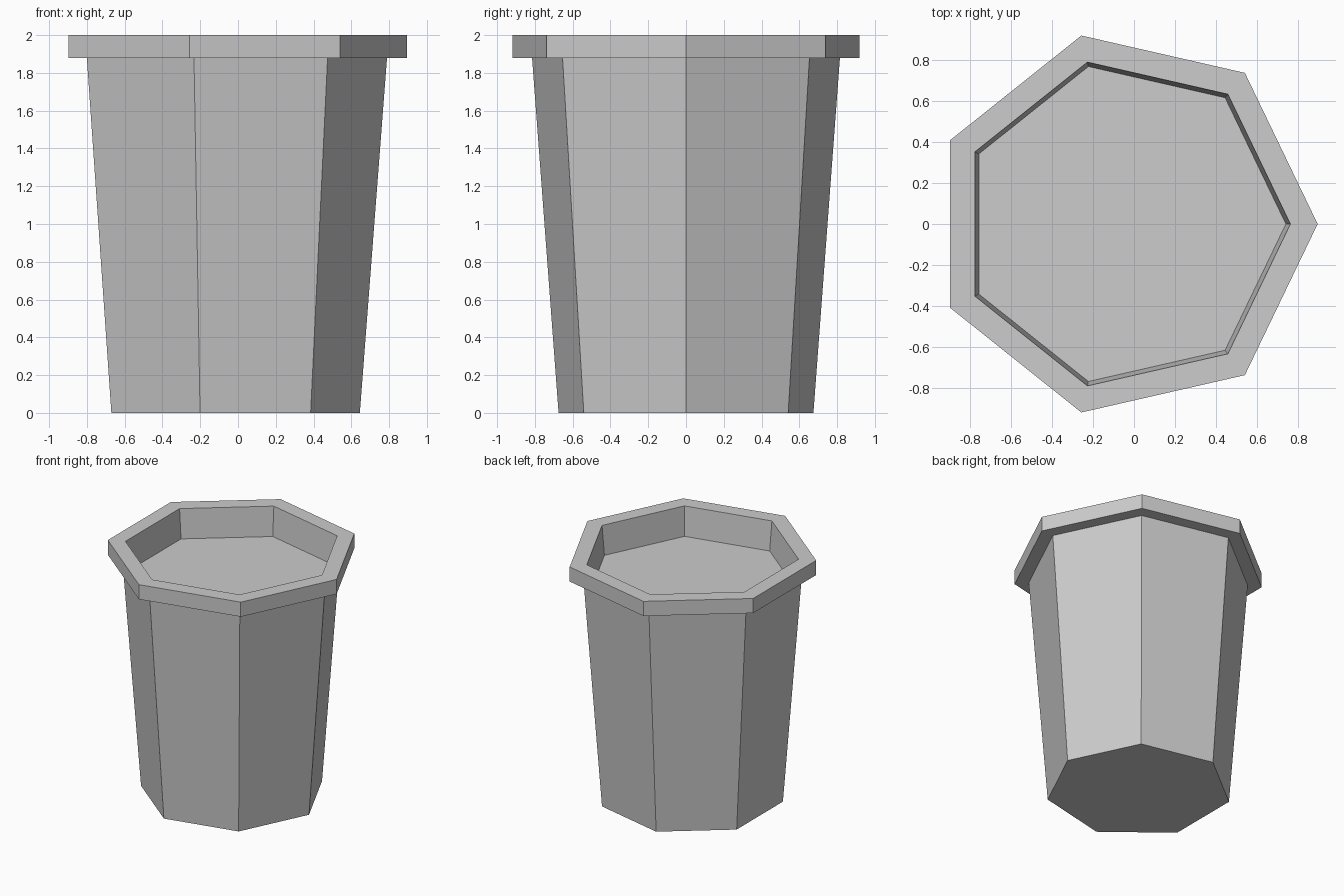
import bpy
import bmesh
from math import cos, sin, tau

SIDES = 7
CENTRE_X = -0.047   # an odd polygon is not symmetric in x, so shift it to centre

cube = bpy.data.objects.get("Cube")
if cube:
    bpy.data.objects.remove(cube, do_unlink=True)

grey = bpy.data.materials.new("light_grey")
grey.use_nodes = True
colour = (0.604, 0.604, 0.604, 1.0)
grey.diffuse_color = colour
grey.node_tree.nodes["Principled BSDF"].inputs["Base Color"].default_value = colour


def lathe(name, profile):
    """Sweep a (radius, height) profile round a polygon and cap both ends."""
    bm = bmesh.new()
    rings = []
    for radius, z in profile:
        angles = [tau * i / SIDES for i in range(SIDES)]
        rings.append([bm.verts.new((CENTRE_X + radius * cos(a), radius * sin(a), z))
                      for a in angles])
    for low, high in zip(rings, rings[1:]):
        for i in range(SIDES):
            j = (i + 1) % SIDES
            bm.faces.new((low[i], low[j], high[j], high[i]))
    bm.faces.new(rings[0][::-1])
    bm.faces.new(rings[-1])
    bmesh.ops.recalc_face_normals(bm, faces=bm.faces)
    mesh = bpy.data.meshes.new(name)
    bm.to_mesh(mesh)
    bm.free()
    mesh.materials.append(grey)
    obj = bpy.data.objects.new(name, mesh)
    bpy.context.collection.objects.link(obj)
    return obj


# Tapered body, overhanging rim and shallow recess with its floor
lathe("tapered_pot", [
    (0.692, 0.0),    # base
    (0.836, 1.88),   # top of body
    (0.943, 1.88),   # rim underside
    (0.943, 2.0),    # rim outer edge
    (0.81, 2.0),     # rim inner edge
    (0.788, 1.76),   # recess floor
])
